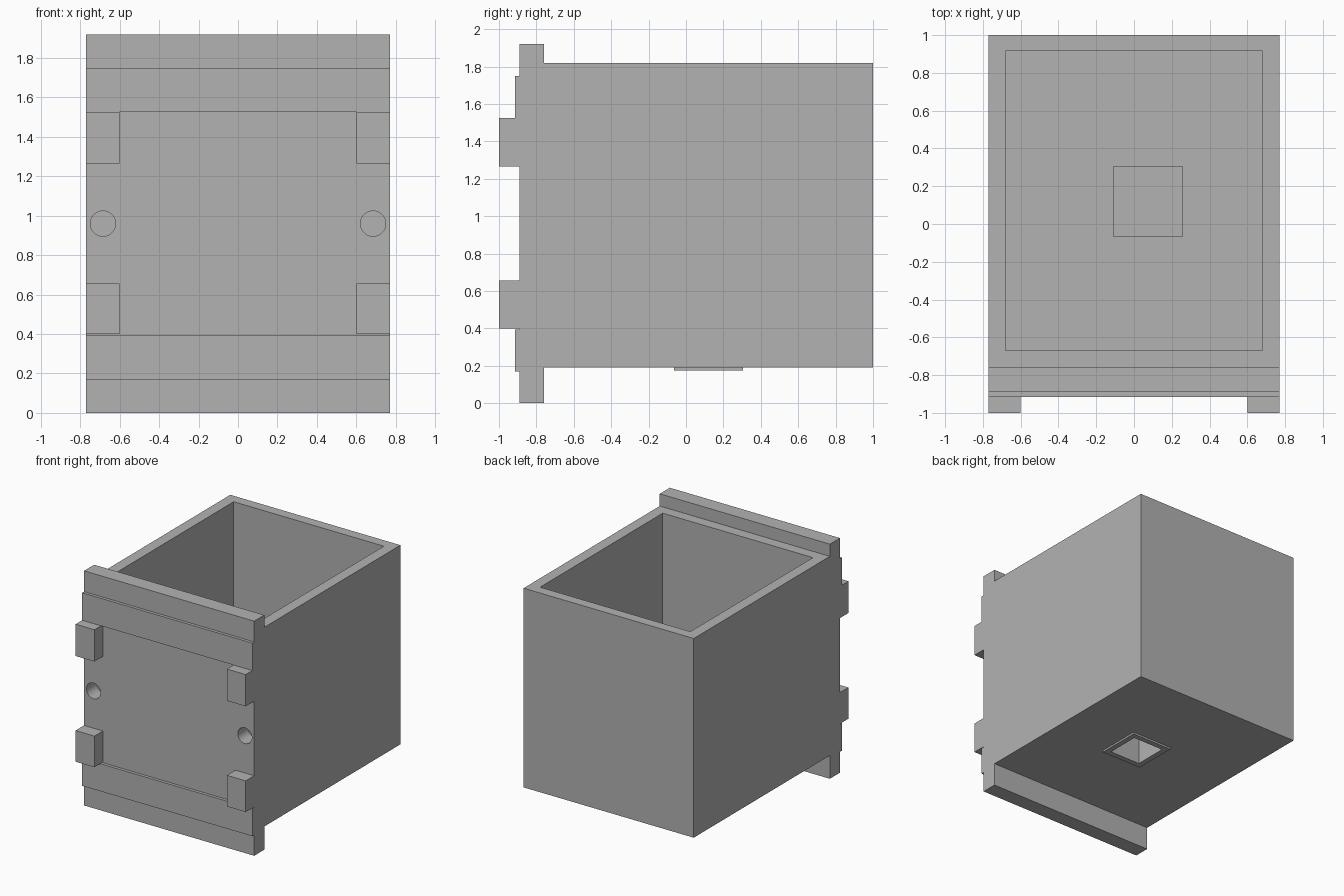
import bpy, bmesh
from mathutils import Matrix, Vector

default = bpy.data.objects.get("Cube")
if default:
    bpy.data.objects.remove(default, do_unlink=True)

grey = bpy.data.materials.new("plain grey")
grey.use_nodes = True
colour = (0.448, 0.448, 0.448, 1)
grey.diffuse_color = colour
grey.node_tree.nodes["Principled BSDF"].inputs["Base Color"].default_value = colour


def finish(name, bm):
    bmesh.ops.recalc_face_normals(bm, faces=bm.faces)
    mesh = bpy.data.meshes.new(name)
    bm.to_mesh(mesh)
    bm.free()
    mesh.materials.append(grey)
    obj = bpy.data.objects.new(name, mesh)
    bpy.context.collection.objects.link(obj)
    return obj


def box(name, x, y, z):
    """Box given by its (low, high) range on each axis."""
    bm = bmesh.new()
    size = Vector((x[1] - x[0], y[1] - y[0], z[1] - z[0]))
    centre = Vector((sum(x), sum(y), sum(z))) / 2
    bmesh.ops.create_cube(bm, size=1, matrix=Matrix.Translation(centre) @ Matrix.Diagonal(size).to_4x4())
    return finish(name, bm)


def cut(target, cutter):
    """Subtract the cutter, then discard it."""
    cutter.hide_render = True
    mod = target.modifiers.new("cut", "BOOLEAN")
    mod.operation = "DIFFERENCE"
    mod.solver = "EXACT"
    mod.object = cutter
    bpy.context.view_layer.objects.active = target
    bpy.ops.object.modifier_apply(modifier=mod.name)
    bpy.data.objects.remove(cutter, do_unlink=True)


HALF = 0.77      # half width of the whole model
PLATE_BACK = -0.76
PLATE_FRONT = -0.89
BAND_FRONT = -0.915
HEIGHT = 1.92

# Open-topped container with a square opening in its floor
container = box("container", (-HALF, HALF), (PLATE_BACK, 1), (0.19, 1.82))
cut(container, box("cavity", (-0.68, 0.68), (-0.67, 0.915), (0.28, 2)))
socket_x, socket_y = (-0.11, 0.26), (-0.065, 0.305)
cut(container, box("floor_opening", socket_x, socket_y, (0.1, 0.4)))

# Hollow socket set in the floor, open underneath
wall = 0.045
socket = box("floor_socket", socket_x, socket_y, (0.175, 0.55))
cut(socket, box("socket_hollow",
                (socket_x[0] + wall, socket_x[1] - wall),
                (socket_y[0] + wall, socket_y[1] - wall), (0.1, 0.505)))

# Front plate with two raised bands, extruded across the width
lower = [(PLATE_BACK, 0), (PLATE_FRONT, 0), (PLATE_FRONT, 0.17),
         (BAND_FRONT, 0.17), (BAND_FRONT, 0.395), (PLATE_FRONT, 0.395)]
profile = lower + [(y, HEIGHT - z) for y, z in reversed(lower)]
bm = bmesh.new()
face = bm.faces.new([bm.verts.new((-HALF, y, z)) for y, z in profile])
side = bmesh.ops.extrude_face_region(bm, geom=[face])
bmesh.ops.translate(bm, vec=(2 * HALF, 0, 0),
                    verts=[v for v in side["geom"] if isinstance(v, bmesh.types.BMVert)])
plate = finish("front_plate", bm)

for sign, label in ((1, "left"), (-1, "right")):
    # Round holes through the plate
    bpy.ops.mesh.primitive_cylinder_add(vertices=48, radius=0.064, depth=0.5,
                                        location=(sign * 0.685, PLATE_FRONT, 0.96),
                                        rotation=(1.570796, 0, 0))
    cut(plate, bpy.context.object)

    # Corner blocks
    x = sorted((sign * 0.6, sign * HALF))
    for level, z in (("lower", (0.4, 0.655)), ("upper", (1.265, 1.525))):
        box(f"{level}_{label}_block", x, (-1, PLATE_FRONT), z)

# Smooth only the hole walls
bpy.ops.object.select_all(action="DESELECT")
plate.select_set(True)
bpy.context.view_layer.objects.active = plate
bpy.ops.object.shade_smooth_by_angle()
